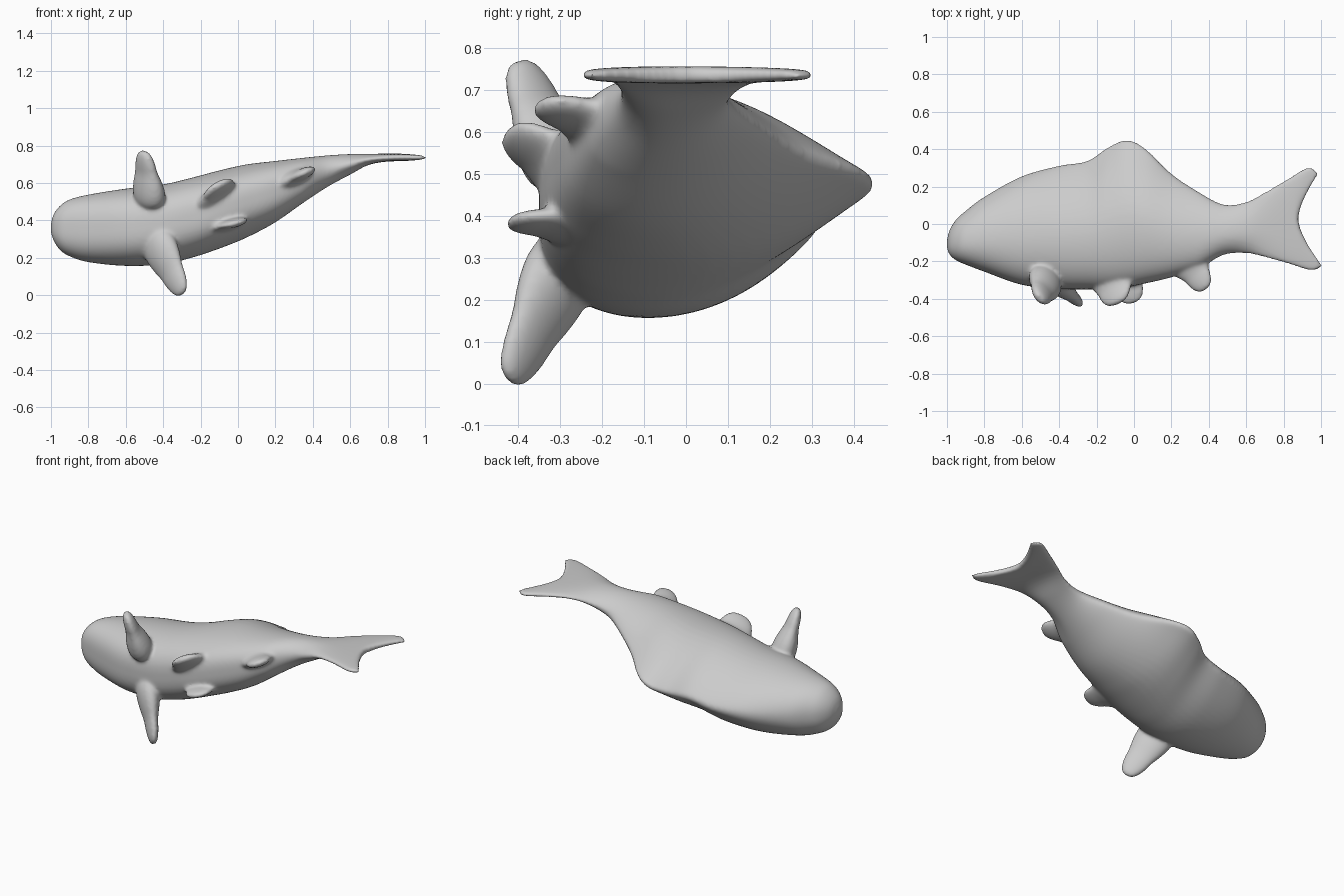
import bpy, bmesh, math
from mathutils import Vector

if "Cube" in bpy.data.objects:
    bpy.data.objects.remove(bpy.data.objects["Cube"])

# Body sections along x: x, back y, belly y, top z, bottom z, back sharpness
ROWS = [
    (-1.00, -.085, -.13, .385, .335, .50),
    (-.985, -.03, -.165, .435, .29, .50),
    (-.95, .025, -.195, .48, .24, .50),
    (-.90, .07, -.217, .512, .208, .52),
    (-.80, .145, -.255, .538, .177, .58),
    (-.60, .255, -.325, .57, .157, .74),
    (-.40, .312, -.347, .593, .165, .95),
    (-.25, .338, -.35, .628, .20, 1.05),
    (-.14, .41, -.35, .657, .235, 1.20),
    (-.04, .45, -.338, .682, .272, 1.35),
    (.06, .405, -.318, .702, .315, 1.35),
    (.20, .27, -.285, .718, .39, 1.00),
    (.35, .17, -.235, .735, .495, .85),
    (.48, .105, -.165, .748, .58, .72),
    (.60, .12, -.158, .755, .645, .75),
    (.70, .17, -.18, .756, .695, .60),
    (.82, .235, -.212, .757, .714, .30),
    (.95, .305, -.25, .757, .717, .25),
    (1.01, .27, -.225, .752, .720, .25),
]
RING, STEPS = 56, 7


def catmull(a, b, c, d, t):
    return .5 * (2*b + (c-a)*t + (2*a-5*b+4*c-d)*t*t + (3*b-a-3*c+d)*t**3)


def stations():
    n = len(ROWS)
    for i in range(n - 1):
        q = [ROWS[max(0, min(n - 1, i + k))] for k in (-1, 0, 1, 2)]
        for s in range(STEPS):
            yield [catmull(*col, s / STEPS) for col in zip(*q)]
    yield list(ROWS[-1])


def section(x, y_back, y_belly, z_top, z_bot, sharp):
    yc = y_belly + .4 * (y_back - y_belly)
    zc, hz = (z_top + z_bot) / 2, (z_top - z_bot) / 2
    # blunt belly on the trunk, lens-shaped towards the tail
    w = min(1, max(0, (x - .35) / .2))
    belly = min(sharp, .37) * (1 - w) + sharp * w
    pts = []
    for k in range(RING):
        a = 2 * math.pi * (k + .5) / RING
        c, s = math.cos(a), math.sin(a)
        y = yc + c * ((y_back - yc) if c > 0 else (yc - y_belly))
        p = sharp if c > 0 else belly
        h = .86 * abs(s) ** (2 * p) + .14 * abs(s) ** .5
        # forked rear edge of the tail
        u = max(0, (x - .6) / .4)
        v = (2 * y - y_back - y_belly) / (y_back - y_belly)
        fork = .125 * u * u * (1 - abs(v) ** 1.5) + .02 * u * max(v, 0)
        pts.append((x - fork, y, zc + math.copysign(h * hz, s)))
    return pts


def add_body(bm):
    rings = [[bm.verts.new(p) for p in section(*st)] for st in stations()]
    for r0, r1 in zip(rings, rings[1:]):
        for k in range(RING):
            j = (k + 1) % RING
            bm.faces.new((r0[k], r0[j], r1[j], r1[k]))
    # end caps, zipped across the thickness
    for r in (rings[0], rings[-1]):
        for k in range(RING // 2 - 1):
            bm.faces.new((r[k], r[k + 1], r[RING - 2 - k], r[RING - 1 - k]))


def add_fin(bm, base, tip, across, half_width, half_thick, flare=.6):
    """Blunt paddle from base to tip that flares out at its root."""
    base, tip = Vector(base), Vector(tip)
    axis = (tip - base) / 2
    d = axis.normalized()
    w = Vector(across)
    w = (w - d * w.dot(d)).normalized()
    n = d.cross(w)
    made = bmesh.ops.create_uvsphere(bm, u_segments=28, v_segments=20, radius=1)
    for vert in made["verts"]:
        p = vert.co.copy()
        r = math.hypot(p.x, p.y)
        grow = r ** -.3 if r > 1e-4 else 1
        root = max(0, .25 - p.z)
        vert.co = ((base + tip) / 2 + axis * p.z
                   + w * (p.x * grow * half_width * (1 + flare * root))
                   + n * (p.y * grow * half_thick * (1 + 1.2 * root)))


bm = bmesh.new()
add_body(bm)
# pectoral fins
add_fin(bm, (-.465, -.28, .47), (-.505, -.402, .772), (.6, -.8, .1), .078, .042)
add_fin(bm, (-.455, -.27, .33), (-.295, -.422, .004), (.66, -.55, .5), .082, .038)
# pelvic fins
add_fin(bm, (-.12, -.22, .48), (-.093, -.43, .603), (.19, 0, .13), .105, .034)
add_fin(bm, (-.08, -.20, .38), (0, -.424, .388), (.2, 0, .05), .088, .027)
# anal fin
add_fin(bm, (.25, -.12, .60), (.383, -.353, .668), (.2, 0, .09), .082, .032, 1)
bmesh.ops.recalc_face_normals(bm, faces=bm.faces)

mesh = bpy.data.meshes.new("fish")
bm.to_mesh(mesh)
bm.free()
fish = bpy.data.objects.new("fish", mesh)
bpy.context.collection.objects.link(fish)

# Fuse the fins into the body and soften the joins
remesh = fish.modifiers.new("fuse", "REMESH")
remesh.mode = "VOXEL"
remesh.voxel_size = .009
soften = fish.modifiers.new("soften", "SMOOTH")
soften.factor = .5
soften.iterations = 14
bpy.context.view_layer.objects.active = fish
fish.select_set(True)
for name in ("fuse", "soften"):
    bpy.ops.object.modifier_apply(modifier=name)
bpy.ops.object.shade_smooth()

grey = bpy.data.materials.new("light grey")
grey.diffuse_color = (.6, .6, .6, 1)
grey.use_nodes = True
grey.node_tree.nodes["Principled BSDF"].inputs["Base Color"].default_value = grey.diffuse_color
fish.data.materials.clear()
fish.data.materials.append(grey)
